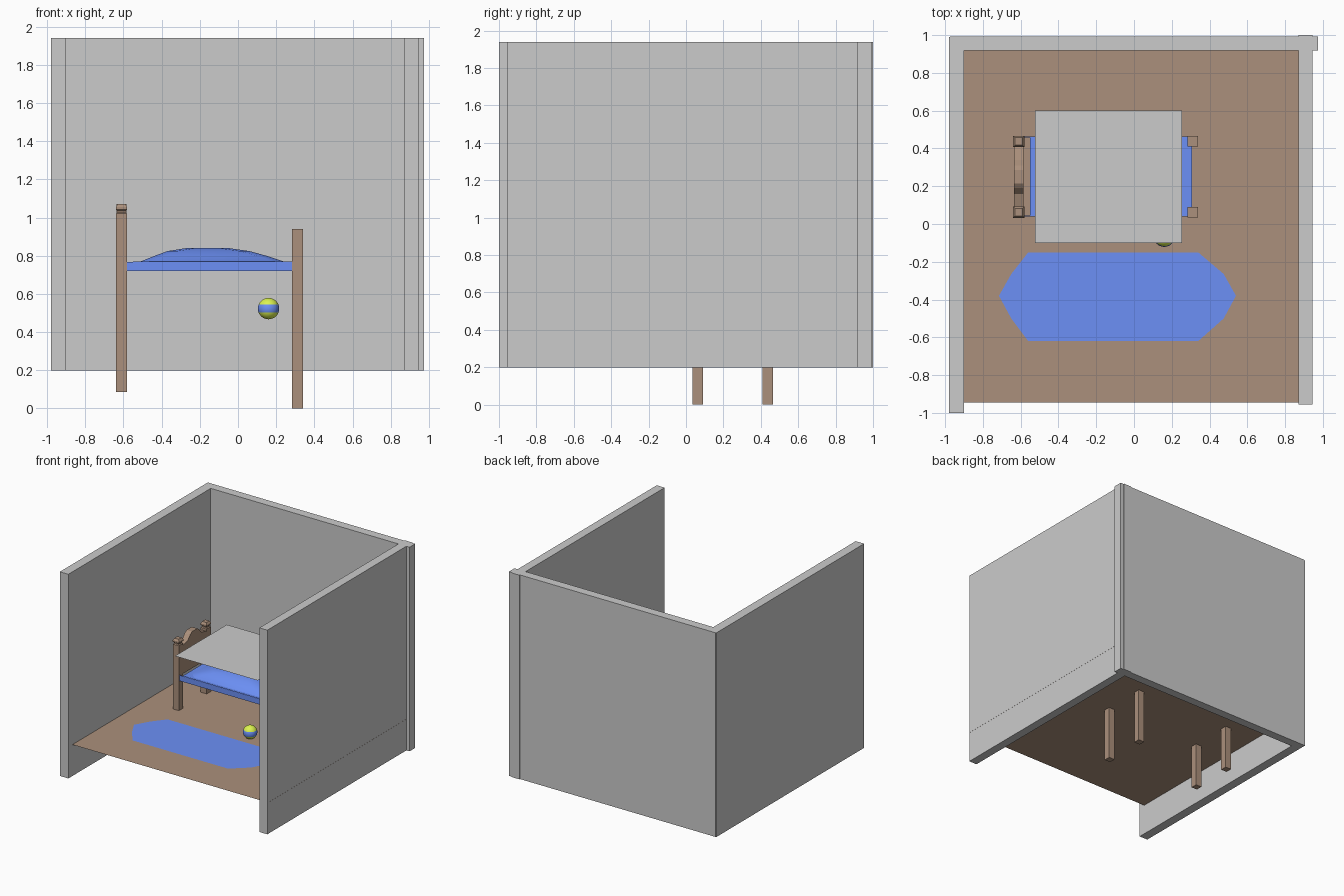
import bpy, bmesh, math

if "Cube" in bpy.data.objects:
    bpy.data.objects.remove(bpy.data.objects["Cube"])


def material(name, rgb):
    m = bpy.data.materials.new(name)
    m.diffuse_color = (*rgb, 1)
    m.use_nodes = True
    m.node_tree.nodes["Principled BSDF"].inputs["Base Color"].default_value = m.diffuse_color
    return m


BROWN = material("brown_wood", (0.41, 0.28, 0.20))
BLUE = material("blue_cloth", (0.15, 0.28, 0.92))
LIME = material("lime", (0.72, 0.90, 0.08))


def finish(name, bm, *mats):
    bmesh.ops.recalc_face_normals(bm, faces=bm.faces)
    me = bpy.data.meshes.new(name)
    bm.to_mesh(me)
    bm.free()
    for m in mats:
        if m:
            me.materials.append(m)
    ob = bpy.data.objects.new(name, me)
    bpy.context.collection.objects.link(ob)
    return ob


def smooth(ob, degrees):
    bpy.ops.object.select_all(action='DESELECT')
    ob.select_set(True)
    bpy.context.view_layer.objects.active = ob
    bpy.ops.object.shade_smooth_by_angle(angle=math.radians(degrees))


def box(name, x, y, z, mat=None):
    bm = bmesh.new()
    bmesh.ops.create_cube(bm, size=1)
    for v in bm.verts:
        for i, (a, b) in enumerate((x, y, z)):
            v.co[i] = (a + b) / 2 + v.co[i] * (b - a)
    return finish(name, bm, mat)


def sheet(name, pts, z, mat=None):
    bm = bmesh.new()
    f = bm.faces.new([bm.verts.new((x, y, z)) for x, y in pts])
    f.normal_update()
    if f.normal.z < 0:
        f.normal_flip()
    me = bpy.data.meshes.new(name)
    bm.to_mesh(me)
    bm.free()
    if mat:
        me.materials.append(mat)
    ob = bpy.data.objects.new(name, me)
    bpy.context.collection.objects.link(ob)
    return ob


def rect(x0, x1, y0, y1):
    return [(x0, y0), (x1, y0), (x1, y1), (x0, y1)]


def loft(name, rings, mat):
    """Closed solid through a stack of (outline, height) rings."""
    bm = bmesh.new()
    loops = [[bm.verts.new((x, y, z)) for x, y in pts] for pts, z in rings]
    for a, b in zip(loops, loops[1:]):
        for i in range(len(a)):
            j = (i + 1) % len(a)
            bm.faces.new((a[i], a[j], b[j], b[i]))
    bm.faces.new(loops[0])
    bm.faces.new(loops[-1])
    return finish(name, bm, mat)


# room shell
WALL_Z = (0.20, 1.94)
box("left_wall", (-0.98, -0.90), (-1.0, 0.99), WALL_Z)
box("right_wall", (0.87, 0.945), (-0.955, 1.0), WALL_Z)
box("back_wall", (-0.975, 0.975), (0.918, 0.993), WALL_Z)
FLOOR = 0.467
sheet("floor", rect(-0.94, 0.946, -0.945, 0.95), FLOOR, BROWN)

# rug with pointed ends
rug = [(0.34, -0.62), (0.475, -0.50), (0.54, -0.38), (0.475, -0.265), (0.34, -0.15),
       (-0.56, -0.15), (-0.65, -0.265), (-0.715, -0.38), (-0.65, -0.50), (-0.56, -0.62)]
sheet("rug", rug, FLOOR + 0.003, BLUE)

# bed posts
for side, y in (("front", 0.063), ("back", 0.437)):
    box(side + "_foot_post", (0.283, 0.34), (y - 0.028, y + 0.028), (0, 0.94), BROWN)
    profile = [(0.028, 0.085), (0.028, 1.02), (0.022, 1.027), (0.022, 1.035),
               (0.030, 1.042), (0.030, 1.055), (0.02, 1.07)]
    loft(side + "_head_post",
         [(rect(-0.61 - h, -0.61 + h, y - h, y + h), z) for h, z in profile], BROWN)
    # thin side rail on the outer side of the bed
    r = 0.04 if side == "front" else 0.458
    box(side + "_side_rail", (-0.60, 0.31), (r, r + 0.004), (0.72, 0.768), BLUE)

# arched headboard, extruded profile in the y-z plane
half = [(0.035, 1.072), (0.06, 1.055), (0.09, 1.02), (0.16, 1.0), (0.16, 0.76)]
outline = [(0.25 + d, z) for d, z in half] + [(0.25 - d, z) for d, z in reversed(half)]
bm = bmesh.new()
face = bm.faces.new([bm.verts.new((-0.636, y, z)) for y, z in outline])
ext = bmesh.ops.extrude_face_region(bm, geom=[face])
bmesh.ops.translate(bm, vec=(0.052, 0, 0),
                    verts=[g for g in ext["geom"] if isinstance(g, bmesh.types.BMVert)])
finish("headboard", bm, BROWN)

# mattress and its domed quilt
box("mattress", (-0.55, 0.306), (0.042, 0.46), (0.722, 0.77), BLUE)
dome = []
for x0, x1, d, z in ((-0.52, 0.25, 0.0, 0.766), (-0.44, 0.155, 0.035, 0.798),
                     (-0.37, 0.06, 0.07, 0.824), (-0.27, -0.05, 0.11, 0.84)):
    y0, y1 = 0.06 + d, 0.44 - d
    c = 0.05
    dome.append(([(x0 + c, y0), (x1 - c, y0), (x1, y0 + c), (x1, y1 - c),
                  (x1 - c, y1), (x0 + c, y1), (x0, y1 - c), (x0, y0 + c)], z))
smooth(loft("quilt", dome, BLUE), 40)

# flat cover above the bed
sheet("cover", rect(-0.525, 0.255, -0.10, 0.60), 1.0)

# striped ball
bm = bmesh.new()
bmesh.ops.create_uvsphere(bm, u_segments=32, v_segments=16, radius=0.056)
for f in bm.faces:
    f.material_index = 1 if abs(f.calc_center_median().z) < 0.0214 else 0
bmesh.ops.translate(bm, vec=(0.16, -0.065, 0.523), verts=bm.verts)
smooth(finish("ball", bm, LIME, BLUE), 40)
